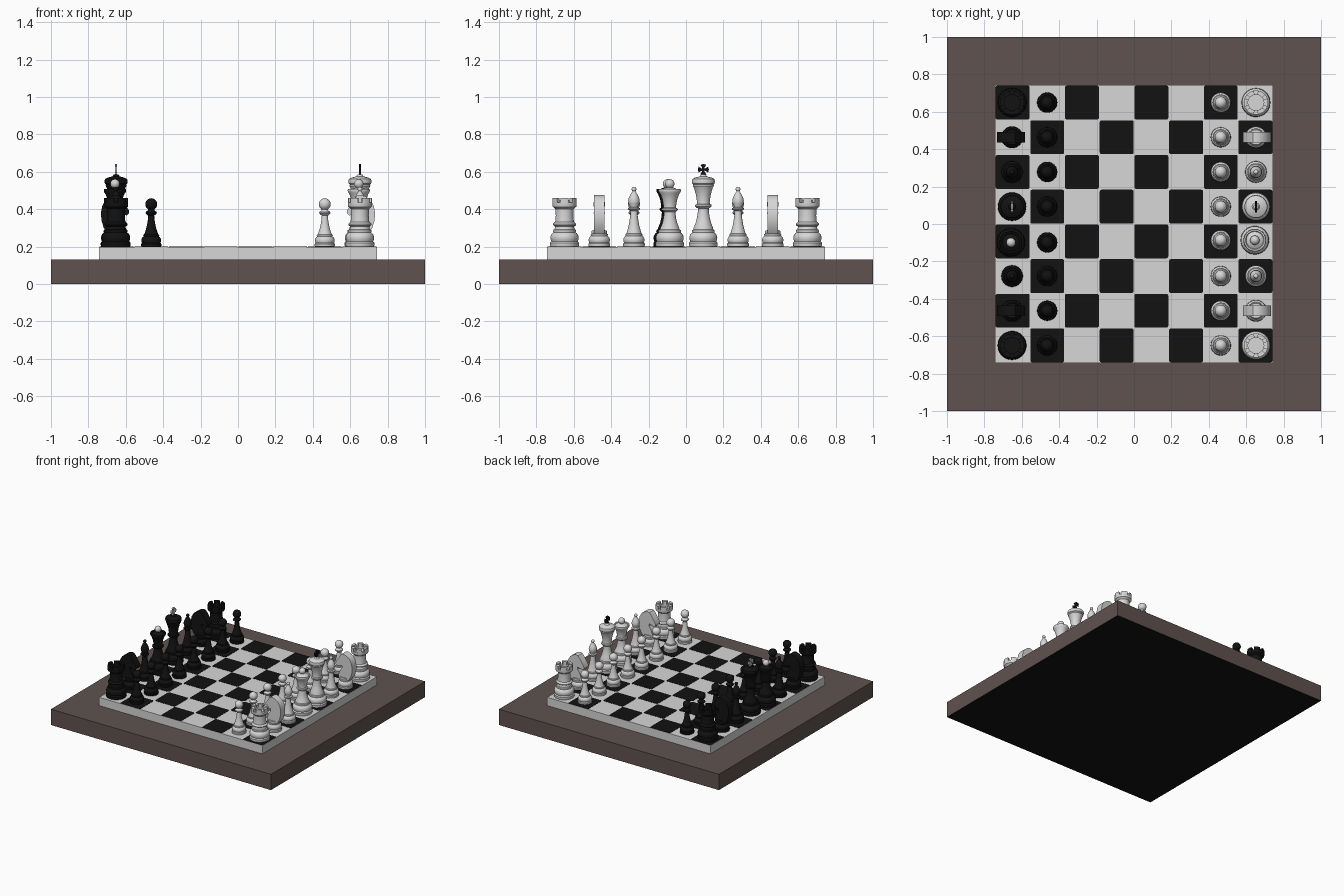
import bpy, bmesh, math

if "Cube" in bpy.data.objects:
    bpy.data.objects.remove(bpy.data.objects["Cube"])

TOP = 0.2          # height of the playing surface
SQ = 0.1855        # square size
SEG = 32


def material(name, rgb):
    m = bpy.data.materials.new(name)
    m.diffuse_color = (*rgb, 1)
    m.use_nodes = True
    m.node_tree.nodes["Principled BSDF"].inputs["Base Color"].default_value = m.diffuse_color
    return m


BROWN = material("brown wood", (0.115, 0.085, 0.08))
LIGHT = material("light grey", (0.68, 0.68, 0.68))
DARK = material("black", (0.006, 0.006, 0.006))


def finish(bm, name, mat, loc=(0, 0, 0), turn=0, angle=35):
    bmesh.ops.recalc_face_normals(bm, faces=bm.faces)
    me = bpy.data.meshes.new(name)
    bm.to_mesh(me)
    bm.free()
    me.materials.append(mat)
    me.shade_smooth()
    me.set_sharp_from_angle(angle=math.radians(angle))
    ob = bpy.data.objects.new(name, me)
    bpy.context.collection.objects.link(ob)
    ob.location = loc
    ob.rotation_euler.z = turn
    return ob


def box(bm, sx, sy, z0, z1, x=0, y=0):
    r = bmesh.ops.create_cube(bm, size=1)
    for v in r["verts"]:
        v.co = (v.co.x * sx + x, v.co.y * sy + y, z0 + (v.co.z + 0.5) * (z1 - z0))


def lathe(bm, profile):
    rings = []
    for r, z in profile:
        if r < 1e-6:
            rings.append([bm.verts.new((0, 0, z))])
        else:
            rings.append([bm.verts.new((r * math.cos(a), r * math.sin(a), z))
                          for a in (2 * math.pi * i / SEG for i in range(SEG))])
    for a, b in zip(rings, rings[1:]):
        for i in range(SEG):
            j = (i + 1) % SEG
            if len(a) == 1:
                bm.faces.new((a[0], b[j], b[i]))
            elif len(b) == 1:
                bm.faces.new((a[i], a[j], b[0]))
            else:
                bm.faces.new((a[i], a[j], b[j], b[i]))


def prism(bm, pts, place, t):
    """Extrude a flat outline: place(u, v, w) maps to 3D, w = -t..t."""
    lo = [bm.verts.new(place(u, v, -t)) for u, v in pts]
    hi = [bm.verts.new(place(u, v, t)) for u, v in pts]
    bm.faces.new(lo)
    bm.faces.new(hi[::-1])
    for i in range(len(pts)):
        j = (i + 1) % len(pts)
        bm.faces.new((lo[i], lo[j], hi[j], hi[i]))


def foot(R):
    """Turned foot shared by all pieces."""
    s = R / 0.075
    pts = [(0.97, 0), (1, .008), (1, .02), (.92, .028), (.97, .038), (.98, .05),
           (.93, .062), (.84, .071), (.77, .074), (.8, .08), (.78, .087), (.7, .09)]
    return [(0, 0)] + [(r * R, z * s) for r, z in pts]


def ball(r, z, start=-60, n=8):
    """Profile of a ball from a start latitude up to its top."""
    out = []
    for i in range(n + 1):
        a = math.radians(start + (90 - start) * i / n)
        out.append((r * math.cos(a) if i < n else 0, z + r * math.sin(a)))
    return out


# pieces: each builder returns a mesh with z = 0 on the board, facing -x
def pawn(bm):
    lathe(bm, foot(.054) + [(.034, .075), (.026, .10), (.019, .135), (.016, .166), (.022, .17),
                            (.03, .179), (.029, .185), (.018, .194)] + ball(.032, .227))


def rook(bm):
    lathe(bm, foot(.077) + [(.052, .098), (.051, .108), (.06, .113), (.062, .12), (.058, .127),
                            (.05, .132), (.047, .165), (.048, .2), (.055, .207), (.063, .213),
                            (.065, .22), (.065, .235), (.042, .235), (.042, .222), (0, .222)])
    # battlements
    for k in range(6):
        arc = [k * math.pi / 3 + math.radians(d) for d in (-20, -10, 0, 10, 20)]
        pts = [(.065 * math.cos(a), .065 * math.sin(a)) for a in arc]
        pts += [(.042 * math.cos(a), .042 * math.sin(a)) for a in arc[::-1]]
        prism(bm, pts, lambda u, v, w: (u, v, .247 + w), .013)


def knight(bm):
    lathe(bm, foot(.058) + [(.042, .075), (.04, .085), (0, .085)])
    # horse head outline
    pts = [(.045, .07), (.066, .10), (.078, .14), (.081, .18), (.073, .22), (.055, .25),
           (.03, .268), (.005, .276), (-.015, .272), (-.03, .255), (-.05, .225), (-.068, .195),
           (-.07, .178), (-.058, .167), (-.035, .172), (-.012, .18), (-.012, .16),
           (-.03, .135), (-.042, .10), (-.042, .07)]
    prism(bm, pts, lambda u, v, w: (u, w, v), .029)


def bishop(bm):
    lathe(bm, foot(.058) + [(.037, .08), (.028, .115), (.021, .155), (.018, .19), (.025, .193),
                            (.033, .2), (.032, .206), (.022, .211), (.022, .217), (.028, .228),
                            (.031, .243), (.028, .259), (.02, .277), (.01, .293)]
          + ball(.013, .307, -50, 5))


def queen(bm):
    lathe(bm, foot(.076) + [(.05, .1), (.04, .125), (.033, .155), (.03, .185), (.036, .189),
                            (.044, .197), (.042, .204), (.034, .208), (.034, .218), (.039, .25),
                            (.05, .28), (.058, .292), (.06, .3), (.058, .307), (.05, .307),
                            (.046, .302), (.03, .312), (.012, .318), (0, .318)])


def king(bm):
    lathe(bm, foot(.076) + [(.052, .1), (.041, .128), (.033, .16), (.029, .19), (.029, .205),
                            (.038, .209), (.045, .217), (.043, .224), (.035, .228), (.034, .24),
                            (.039, .275), (.05, .315), (.056, .325), (.054, .331), (.06, .337),
                            (.062, .35), (.059, .361), (.045, .369), (.02, .375), (.012, .386),
                            (0, .386)])


def queen_ball(bm):
    lathe(bm, [(0, .312)] + ball(.025, .336, -70, 9))


def king_cross(bm):
    # four flared arms
    for k in range(4):
        c, s = math.cos(k * math.pi / 2), math.sin(k * math.pi / 2)
        pts = [(0, -.005), (.012, -.007), (.025, -.016), (.03, 0), (.025, .016), (.012, .007), (0, .005)]
        prism(bm, pts, lambda u, v, w: (w, u * c - v * s, .412 + u * s + v * c), .006)


def place(name, builder, mat, x, y, turn):
    bm = bmesh.new()
    builder(bm)
    finish(bm, name, mat, (x, y, TOP), turn)


# table base with a black underside
bm = bmesh.new()
box(bm, 2, 2, 0, 0.13)
base = finish(bm, "base", BROWN)
base.data.materials.append(DARK)
for p in base.data.polygons:
    if p.normal.z < -0.5:
        p.material_index = 1

# board slab
bm = bmesh.new()
box(bm, 8 * SQ, 8 * SQ, 0.13, TOP - 0.002)
finish(bm, "board", LIGHT)

# dark squares as thin round-cornered plates
bm = bmesh.new()
h, r = SQ / 2 - 0.002, 0.01
outline = []
for k, (sx, sy) in enumerate(((1, 1), (-1, 1), (-1, -1), (1, -1))):
    for d in (0, 30, 60, 90):
        a = math.radians(90 * k + d)
        outline.append((sx * (h - r) + r * math.cos(a), sy * (h - r) + r * math.sin(a)))
for i in range(8):
    for j in range(8):
        if (i + j) % 2 == 0:
            cx, cy = (i - 3.5) * SQ, (3.5 - j) * SQ
            prism(bm, outline, lambda u, v, w: (cx + u, cy + v, TOP - 0.0015 + w), 0.0015)
finish(bm, "dark_squares", DARK)

# both armies
RANK = [("rook", rook), ("knight", knight), ("bishop", bishop), ("queen", queen),
        ("king", king), ("bishop", bishop), ("knight", knight), ("rook", rook)]
for side, sign, mat, other, turn in (("light", 1, LIGHT, DARK, 0), ("dark", -1, DARK, LIGHT, math.pi)):
    for j, (name, builder) in enumerate(RANK):
        y = (j - 3.5) * SQ
        x = sign * 0.652
        if name == "queen":
            x -= 0.006
            y += 0.006 * sign
        place(f"{side}_{name}_{j}", builder, mat, x, y, turn)
        place(f"{side}_pawn_{j}", pawn, mat, sign * 0.464, y, turn)
        if name == "queen":
            place(f"{side}_queen_ball", queen_ball, LIGHT, x, y, turn)
        if name == "king":
            place(f"{side}_king_cross", king_cross, other, x, y, turn)
